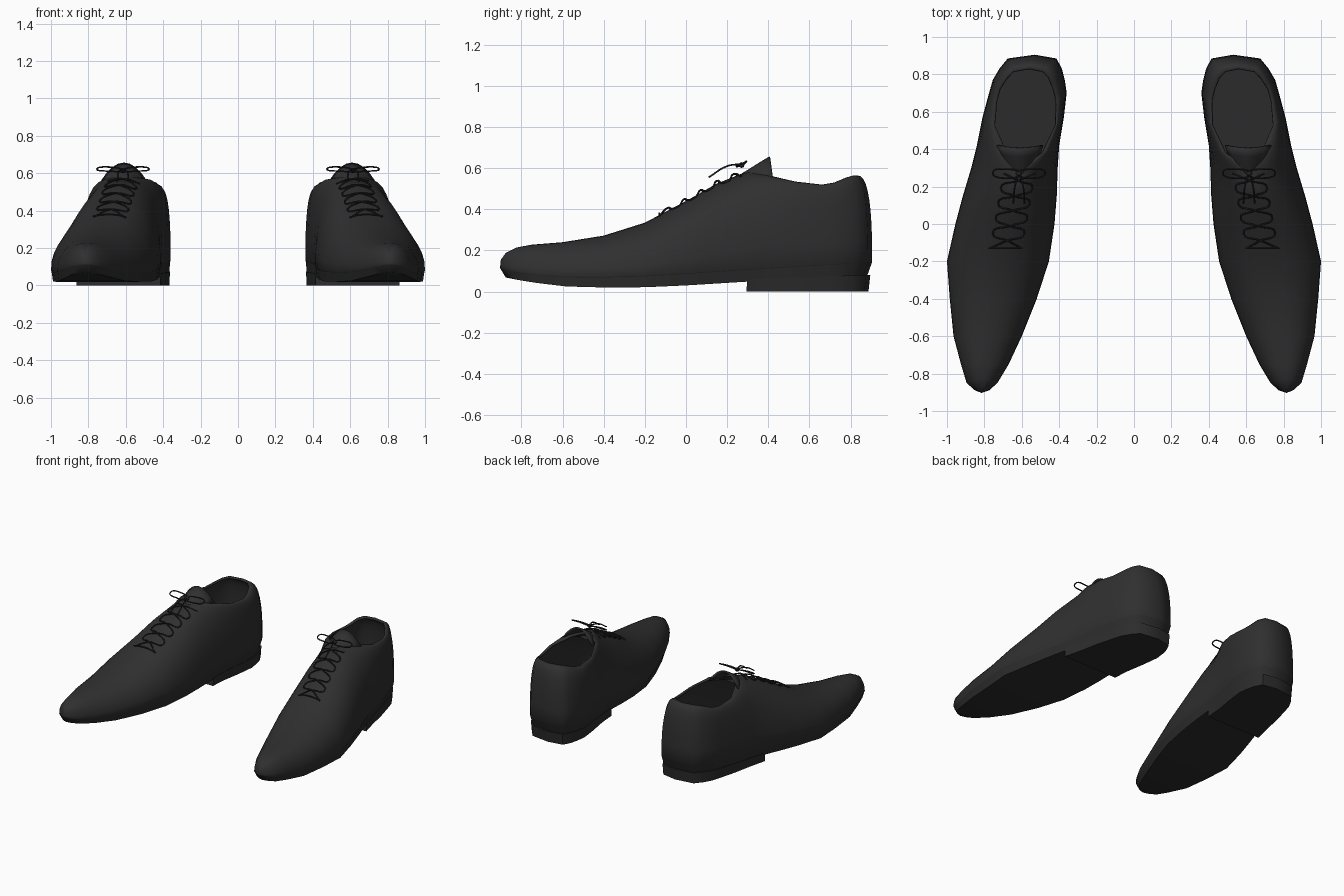
import bpy, bmesh, math

if "Cube" in bpy.data.objects:
    bpy.data.objects.remove(bpy.data.objects["Cube"], do_unlink=True)


def material(name, value):
    mat = bpy.data.materials.new(name)
    mat.use_nodes = True
    color = (value, value, value, 1)
    mat.diffuse_color = color
    mat.node_tree.nodes["Principled BSDF"].inputs["Base Color"].default_value = color
    return mat


LEATHER = material("charcoal leather", 0.029)
RUBBER = material("dark sole", 0.025)
CORD = material("black cord", 0.016)

# Stations from toe to heel: base y, inner x, outer x, then rim y, inner x, outer x, z
STATIONS = [
    (-.903, .815, .815, -.895, .815, .815, .16),
    (-.89, .775, .85, -.87, .815, .815, .19),
    (-.85, .73, .895, -.82, .815, .815, .215),
    (-.75, .67, .925, -.75, .81, .81, .228),
    (-.6, .60, .965, -.6, .80, .80, .24),
    (-.4, .52, .985, -.4, .755, .755, .272),
    (-.2, .455, 1.0, -.2, .70, .70, .335),
    (0, .425, .955, 0, .66, .66, .44),
    (.15, .413, .915, .15, .635, .635, .525),
    (.3, .408, .87, .3, .605, .605, .585),
    (.42, .40, .84, .38, .49, .68, .57),
    (.57, .375, .81, .53, .42, .745, .535),
    (.7, .36, .775, .66, .415, .735, .52),
    (.77, .37, .755, .72, .43, .72, .53),
    (.83, .385, .72, .78, .455, .68, .555),
    (.885, .415, .675, .815, .49, .645, .565),
    (.905, .53, .53, .83, .56, .56, .565),
]
SOLE_TOP = [(-.91, .115), (-.8, .09), (-.6, .075), (-.3, .072), (0, .09), (.3, .11), (.91, .145)]
SOLE_LOW = [(-.91, .07), (-.8, .048), (-.6, .025), (-.3, .017), (0, .03), (.3, .048), (.91, .07)]


def lookup(table, y, column=1):
    for a, b in zip(table, table[1:]):
        if y <= b[0]:
            f = (y - a[0]) / (b[0] - a[0])
            return a[column] + (b[column] - a[column]) * f
    return table[-1][column]


def roundness(y):
    return 2.2 if y < .35 else 2.6


def finish(obj, mat, smooth_angle=50):
    """Assign the colour, smooth the shading and mirror to the other foot."""
    obj.data.materials.append(mat)
    if obj.type == "MESH":
        bpy.ops.object.select_all(action="DESELECT")
        obj.select_set(True)
        bpy.context.view_layer.objects.active = obj
        bpy.ops.object.shade_smooth_by_angle(angle=math.radians(smooth_angle))
    mirror = obj.modifiers.new("other_foot", "MIRROR")
    mirror.use_mirror_merge = False
    return obj


def mesh_object(name, bm):
    bmesh.ops.remove_doubles(bm, verts=bm.verts, dist=.0005)
    bmesh.ops.recalc_face_normals(bm, faces=bm.faces)
    mesh = bpy.data.meshes.new(name)
    bm.to_mesh(mesh)
    bm.free()
    obj = bpy.data.objects.new(name, mesh)
    bpy.context.collection.objects.link(obj)
    return obj


def grid_faces(bm, rows):
    for a, b in zip(rows, rows[1:]):
        for i in range(len(a) - 1):
            bm.faces.new((a[i], a[i + 1], b[i + 1], b[i]))


# Upper: a rounded wall on each side, meeting at the vamp and open at the collar
def wall(bm, outer):
    steps, rows = 9, []
    for s in STATIONS:
        y, x, mid = s[0], s[2 if outer else 1], (s[1] + s[2]) / 2
        ty, tx, tz = s[3], s[5 if outer else 4], s[6]
        zb, power = lookup(SOLE_TOP, y), 2 / roundness(y)
        row = [bm.verts.new((mid + (x - mid) * .965, y * .99, zb - .012))]
        for i in range(steps + 1):
            t = i / steps * math.pi / 2
            v = math.sin(t) ** power
            k = max(math.cos(t), 0) ** power
            row.append(bm.verts.new((tx + (x - tx) * k, ty + (y - ty) * k, zb + (tz - zb) * v)))
        rows.append(row)
    grid_faces(bm, rows)


bm = bmesh.new()
wall(bm, False)
wall(bm, True)
upper = mesh_object("shoe_uppers", bm)
# make the outside of the leather face outward
side = max(upper.data.polygons, key=lambda p: p.center.x)
if side.normal.x < 0:
    upper.data.flip_normals()
shell = upper.modifiers.new("leather_thickness", "SOLIDIFY")
shell.thickness = .014
shell.offset = -1
finish(upper, LEATHER, 60)


# Sole and heel: outline slabs between two height profiles
def slab(name, stations, low, high, low_scale, high_scale, mat):
    bm = bmesh.new()
    rows = []
    for s in stations:
        mid = (s[1] + s[2]) / 2
        ring = []
        for x, scale, height in ((s[1], low_scale, low), (s[1], high_scale, high),
                                 (s[2], high_scale, high), (s[2], low_scale, low)):
            ring.append(bm.verts.new((mid + (x - mid) * scale, s[0] * (scale + .01), height(s[0]))))
        rows.append(ring + ring[:1])
    grid_faces(bm, rows)
    bm.faces.new(rows[0][:4])
    bm.faces.new(rows[-1][:4])
    finish(mesh_object(name, bm), mat)


slab("soles", STATIONS, lambda y: lookup(SOLE_LOW, y), lambda y: lookup(SOLE_TOP, y), .96, .99, RUBBER)
slab("heels", STATIONS[9:], lambda y: 0, lambda y: lookup(SOLE_LOW, y) + .012, .97, .98, RUBBER)

# Tongue rising out of the throat
bm = bmesh.new()
rows = []
for y, z, half, drop in ((.2, .53, .07, .05), (.3, .592, .08, .05), (.36, .63, .11, .075), (.405, .657, .125, .1)):
    row = []
    for i in range(9):
        u = i / 4 - 1
        row.append(bm.verts.new((.61 + half * u, y + .015 * u * u, z - drop * u * u)))
    rows.append(row)
grid_faces(bm, rows)
tongue = mesh_object("tongues", bm)
thick = tongue.modifiers.new("thickness", "SOLIDIFY")
thick.thickness = .01
finish(tongue, LEATHER)


# Laces
def cord(name, paths, cyclic=False, radius=.0045):
    curve = bpy.data.curves.new(name, "CURVE")
    curve.dimensions = "3D"
    curve.bevel_depth = radius
    curve.bevel_resolution = 1
    curve.resolution_u = 5
    for path in paths:
        spline = curve.splines.new("BEZIER")
        spline.bezier_points.add(len(path) - 1)
        spline.use_cyclic_u = cyclic
        for point, co in zip(spline.bezier_points, path):
            point.co = co
            point.handle_left_type = point.handle_right_type = "AUTO"
    obj = bpy.data.objects.new(name, curve)
    bpy.context.collection.objects.link(obj)
    return finish(obj, CORD)


def on_vamp(y, offset, lift):
    ridge = lookup(STATIONS, y, 4)
    edge = lookup(STATIONS, y, 2 if offset > 0 else 1)
    n = roundness(y)
    base, top = lookup(SOLE_TOP, y), lookup(STATIONS, y, 6)
    c = min(abs(offset / (edge - ridge)), 1)
    return ridge + offset, y, base + (top - base) * (1 - c ** n) ** (1 / n) + lift


HOLES = [-.13 + .08 * i for i in range(6)]
paths = [[on_vamp(HOLES[0], .09 * u, .008) for u in (-1, -.5, 0, .5, 1)]]
for hand in (-1, 1):
    path = []
    for i, y in enumerate(HOLES):
        path.append(on_vamp(y, .085 * hand * (-1) ** i, .004))
        if i < len(HOLES) - 1:
            path.append(on_vamp(y + .04, .004 * hand, .014))
    paths.append(path)
cord("crossed_laces", paths)

# Bow with two loops, two loose ends and a knot
KNOT = (.615, .27, .615)


def from_knot(hand, points):
    return [(KNOT[0] + hand * x, KNOT[1] + y, KNOT[2] + z) for x, y, z in points]


LOOP = [(0, 0, 0), (.07, .022, .018), (.14, .005, .008), (.07, -.025, -.004)]
TAIL = [(0, 0, .005), (.022, -.07, -.005), (.03, -.16, -.06)]
cord("bow_loops", [from_knot(h, LOOP) for h in (-1, 1)], cyclic=True)
cord("lace_ends", [from_knot(h, TAIL) for h in (-1, 1)])
bpy.ops.mesh.primitive_uv_sphere_add(segments=10, ring_count=6, radius=.014, location=(0, 0, 0))
knot = bpy.context.object
knot.name = "bow_knots"
for v in knot.data.vertices:
    v.co = (v.co.x * 1.3 + KNOT[0], v.co.y + KNOT[1], v.co.z + KNOT[2])
finish(knot, CORD)
